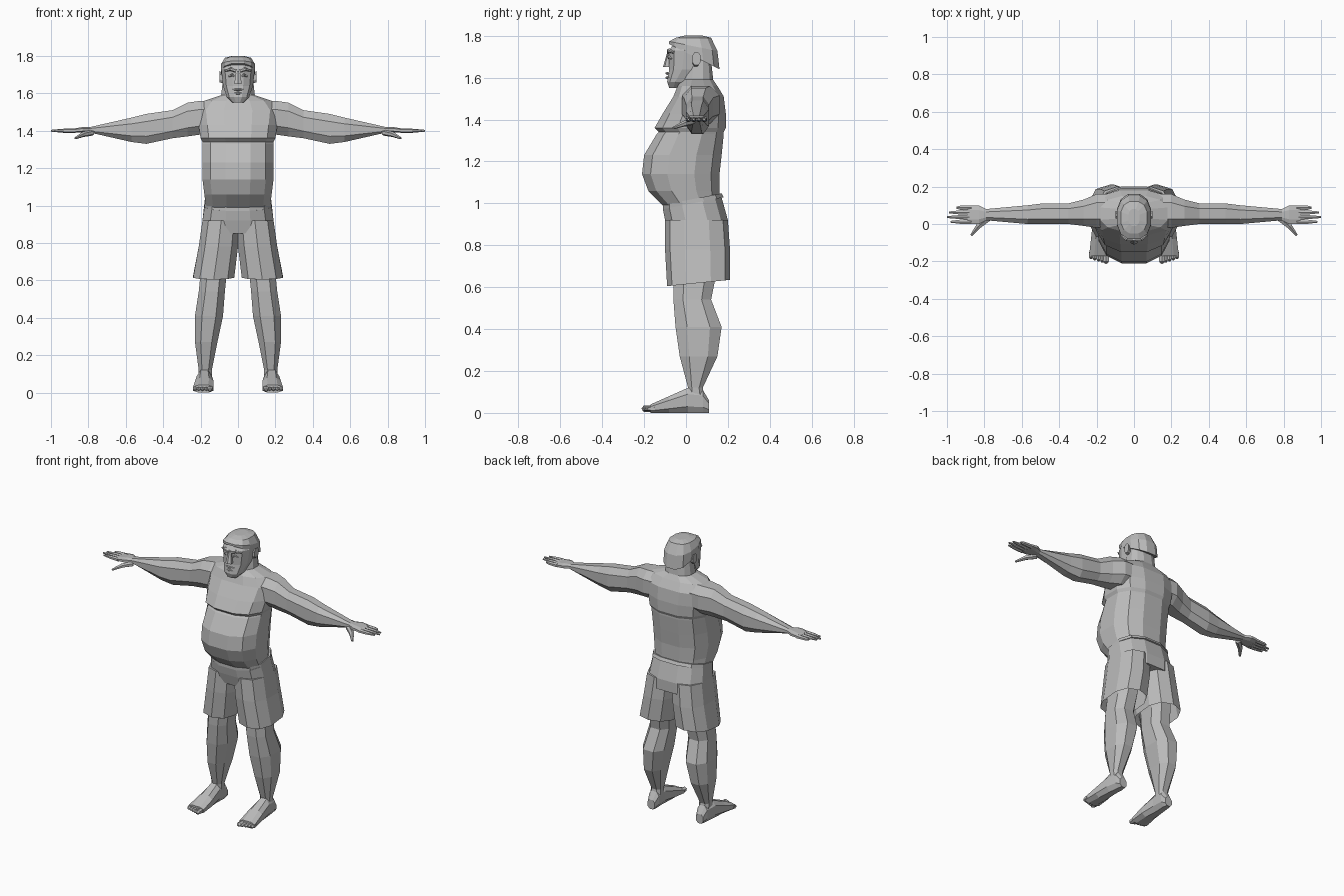
import bpy
import bmesh
import math
from mathutils import Vector

cube = bpy.data.objects.get("Cube")
if cube:
    bpy.data.objects.remove(cube, do_unlink=True)

grey = bpy.data.materials.new("plain grey")
grey.use_nodes = True
colour = (.5, .5, .5, 1)
grey.diffuse_color = colour
shader = grey.node_tree.nodes["Principled BSDF"]
shader.inputs["Base Color"].default_value = colour


def unit_ring(sides, power):
    """Rounded polygon that exactly fills the square from minus one to one."""
    points = []
    for i in range(sides):
        angle = (i + .5) * math.tau / sides
        cosine, sine = math.cos(angle), math.sin(angle)
        points.append((math.copysign(abs(cosine) ** power, cosine),
                       math.copysign(abs(sine) ** power, sine)))
    u_max = max(u for u, v in points)
    v_max = max(v for u, v in points)
    return [(u / u_max, v / v_max) for u, v in points]


def skin(name, rings, side=1, cap_start=True):
    """Join rings of points into one flat-shaded mesh, mirrored by side."""
    bm = bmesh.new()
    loops = [[bm.verts.new((side * x, y, z)) for x, y, z in ring] for ring in rings]
    for lower, upper in zip(loops, loops[1:]):
        for i in range(len(lower)):
            bm.faces.new((lower[i - 1], lower[i], upper[i], upper[i - 1]))
    if cap_start:
        bm.faces.new(loops[0])
    bm.faces.new(loops[-1])
    bmesh.ops.recalc_face_normals(bm, faces=bm.faces)
    mesh = bpy.data.meshes.new(name)
    bm.to_mesh(mesh)
    bm.free()
    mesh.materials.append(grey)
    body_part = bpy.data.objects.new(name, mesh)
    bpy.context.collection.objects.link(body_part)


def loft(name, axis, rows, sides=8, power=.8, **options):
    """Rows hold the position on the axis, two ranges across it, and a tilt."""
    rings = []
    for position, u_low, u_high, v_low, v_high, *tilt in rows:
        slope = sum(tilt)
        ring = []
        for u, v in unit_ring(sides, power):
            across = (u_low + u_high + u * (u_high - u_low)) / 2
            offset = v * (v_high - v_low) / 2
            other = (v_low + v_high) / 2 + offset
            along = position + slope * offset
            ring.append({"x": (along, across, other),
                         "y": (across, along, other),
                         "z": (across, other, along)}[axis])
        rings.append(ring)
    skin(name, rings, **options)


def symmetric_loft(name, rows, sides=12):
    """Upright part on the centre line: height, half width, front, back, tilt."""
    loft(name, "z", [(height, -half, half, *rest) for height, half, *rest in rows], sides)


def rod(name, points, radii, side=1):
    """Six-sided tapering tube through a few points."""
    path = [Vector(point) for point in points]
    rings = []
    for i, (point, radius) in enumerate(zip(path, radii)):
        following = path[min(i + 1, len(path) - 1)]
        previous = path[max(i - 1, 0)]
        turn = (following - previous).to_track_quat("Z", "Y")
        rings.append([point + turn @ Vector((u, v, 0)) * radius
                      for u, v in unit_ring(6, 1)])
    skin(name, rings, side)


# Torso: overhanging belly, chest fold, sloping shoulders
symmetric_loft("torso", [
    (.98, .17, -.1, .16),
    (1.06, .18, -.18, .16),
    (1.14, .19, -.21, .16),
    (1.23, .19, -.2, .17),
    (1.33, .19, -.14, .18),
    (1.34, .19, -.13, .18),
    (1.36, .2, -.15, .19),
    (1.43, .21, -.11, .19),
    (1.51, .22, -.06, .18),
    (1.56, .18, -.04, .15),
    (1.59, .09, -.02, .13)])

# Neck, head and hair cap
symmetric_loft("neck", [
    (1.53, .13, -.03, .15),
    (1.59, .09, -.02, .13),
    (1.68, .08, 0, .12)])
symmetric_loft("head", [
    (1.55, .03, -.08, -.02),
    (1.58, .06, -.09, .03),
    (1.64, .08, -.08, .11),
    (1.73, .09, -.08, .14),
    (1.79, .06, -.04, .11)])
symmetric_loft("hair", [
    (1.7, .09, -.08, .16, -.5),
    (1.75, .09, -.08, .15, -.2),
    (1.79, .07, -.05, .12),
    (1.8, .03, -.01, .08)])

# Nose and lips
symmetric_loft("nose", [
    (1.65, .02, -.11, -.07),
    (1.72, .01, -.09, -.07)], sides=6)
for label, height in (("lower_lip", 1.6), ("upper_lip", 1.62)):
    rod(label, [(-.03, -.08, height), (0, -.09, height), (.03, -.08, height)],
        (.003, .007, .003))

# Hips of the shorts and the waistband, tilted down to the front
symmetric_loft("shorts_hips", [
    (.85, .19, -.08, .2),
    (.92, .19, -.1, .2),
    (1, .18, -.11, .17, .2)])
symmetric_loft("waistband", [
    (1, .18, -.11, .18, .2),
    (1.02, .18, -.11, .17, .2)])

for side, label in ((1, "left"), (-1, "right")):
    # Brow, eye and ear
    rod(label + "_brow", [(.01, -.08, 1.72), (.04, -.08, 1.73), (.07, -.06, 1.72)],
        (.01, .01, .005), side)
    rod(label + "_eye", [(.02, -.08, 1.69), (.03, -.08, 1.7), (.05, -.07, 1.69)],
        (.004, .008, .004), side)
    loft(label + "_ear", "x", [
        (.07, .03, .06, 1.65, 1.7),
        (.1, .03, .07, 1.66, 1.72)], side=side)

    # Arm from the shoulder through to the palm
    loft(label + "_arm", "x", [
        (.12, -.02, .16, 1.39, 1.56),
        (.2, -.02, .16, 1.38, 1.56),
        (.27, -.01, .13, 1.37, 1.55),
        (.35, 0, .11, 1.36, 1.51),
        (.49, 0, .11, 1.33, 1.49),
        (.57, 0, .1, 1.34, 1.47),
        (.79, .02, .08, 1.39, 1.42),
        (.83, 0, .1, 1.39, 1.42),
        (.89, 0, .1, 1.39, 1.41)], side=side)

    # Fingers fan across the palm, thumb points forward and down
    for finger, place, tip in (("index", 0, .98), ("middle", 1, 1),
                               ("ring", 2, .99), ("little", 3, .95)):
        y = .012 + place * .025
        rod(f"{label}_{finger}_finger", [(.87, y, 1.4), (.93, y, 1.4), (tip, y, 1.4)],
            (.013, .011, .005), side)
    rod(label + "_thumb", [(.78, .03, 1.39), (.83, -.01, 1.38), (.87, -.06, 1.36)],
        (.016, .014, .006), side)

    # Flared leg of the shorts, open at the hem
    loft(label + "_shorts_leg", "z", [
        (.62, .02, .24, -.09, .21, .1),
        (.78, 0, .21, -.1, .21),
        (.92, -.01, .19, -.1, .2)], sides=10, side=side, cap_start=False)

    # Bare leg with a full calf
    loft(label + "_leg", "z", [
        (.06, .14, .21, .01, .09),
        (.12, .14, .21, .01, .08),
        (.27, .11, .23, -.03, .15),
        (.41, .08, .23, -.05, .17),
        (.54, .07, .21, -.06, .12),
        (.64, .06, .2, -.06, .14),
        (.85, .03, .18, -.07, .17)], side=side)

    # Foot and toes
    loft(label + "_foot", "y", [
        (.11, .15, .2, 0, .06),
        (.08, .14, .21, 0, .11),
        (.01, .14, .22, 0, .12),
        (-.08, .13, .23, 0, .08),
        (-.17, .13, .24, 0, .04)], side=side)
    for toe in range(5):
        x = .15 + toe * .02
        tip = -.21 + toe * .006
        radius = .011 if toe else .015
        rod(f"{label}_toe_{toe}", [(x, -.15, .02), (x, tip + .01, .02), (x, tip, .015)],
            (radius, radius, radius / 2), side)
